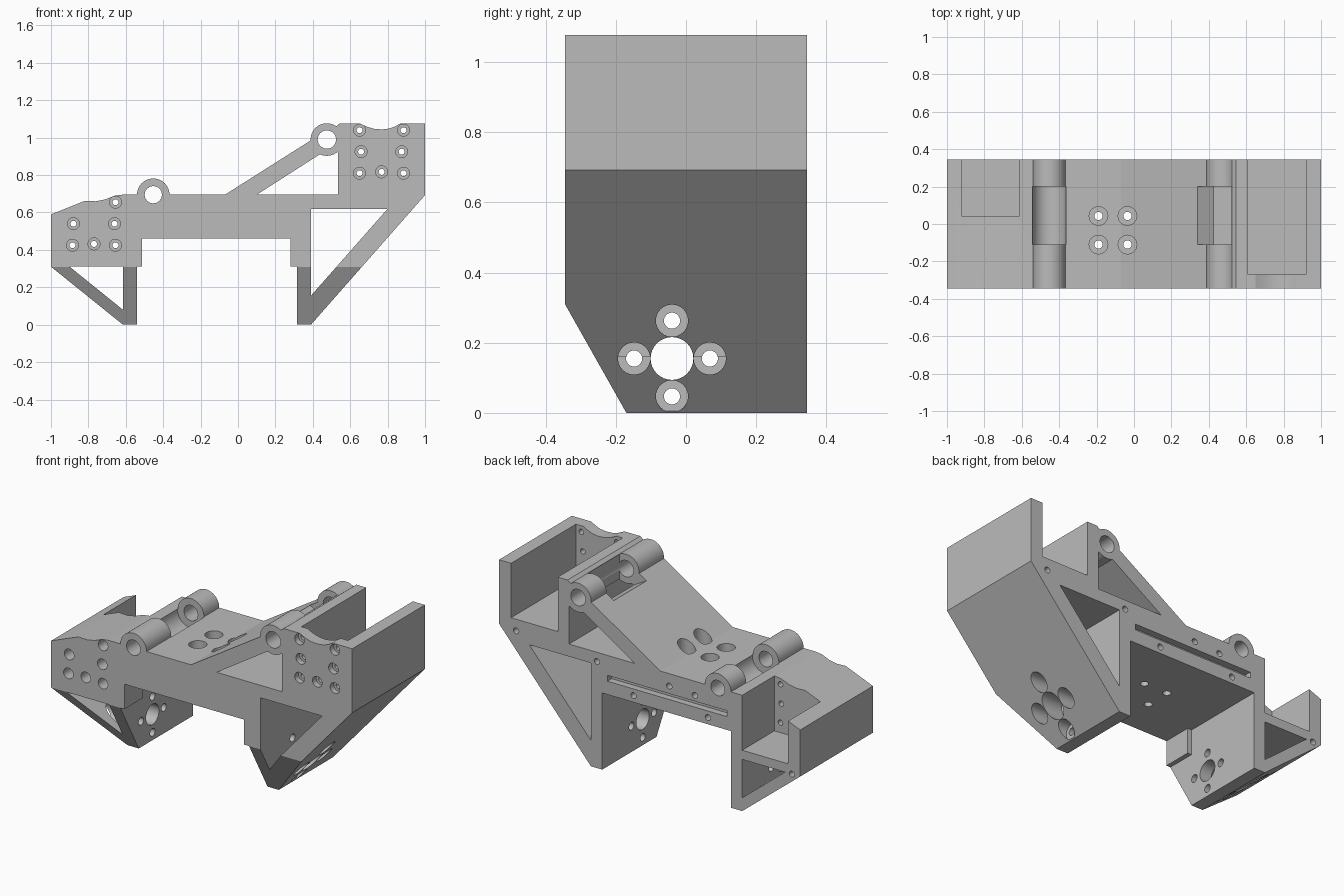
import bpy, bmesh
from math import cos, sin, radians

cube = bpy.data.objects.get("Cube")
if cube:
    bpy.data.objects.remove(cube, do_unlink=True)

HALF = 0.345  # half depth of the bracket


def arc(cx, cz, r, start, end, n=16):
    """Points along an arc, angles in degrees."""
    step = (end - start) / n
    return [(cx + r * cos(radians(start + step * i)),
             cz + r * sin(radians(start + step * i))) for i in range(n + 1)]


def prism(name, pts, axis, lo, hi):
    """Extrude a 2D outline along an axis from lo to hi."""
    place = {"x": lambda u, v: (lo, u, v),
             "y": lambda u, v: (u, lo, v),
             "z": lambda u, v: (u, v, lo)}[axis]
    move = [(hi - lo) * (axis == a) for a in "xyz"]
    bm = bmesh.new()
    face = bm.faces.new([bm.verts.new(place(u, v)) for u, v in pts])
    ext = bmesh.ops.extrude_face_region(bm, geom=[face])["geom"]
    bmesh.ops.translate(bm, vec=move, verts=[g for g in ext if isinstance(g, bmesh.types.BMVert)])
    bmesh.ops.recalc_face_normals(bm, faces=bm.faces)
    mesh = bpy.data.meshes.new(name)
    bm.to_mesh(mesh)
    bm.free()
    ob = bpy.data.objects.new(name, mesh)
    bpy.context.collection.objects.link(ob)
    return ob


def cut(pts, axis, lo, hi):
    """Subtract an extruded outline from the bracket."""
    tool = prism("cutter", pts, axis, lo, hi)
    tool.hide_render = True
    mod = body.modifiers.new("cut", "BOOLEAN")
    mod.operation, mod.solver, mod.object = "DIFFERENCE", "EXACT", tool
    bpy.context.view_layer.objects.active = body
    bpy.ops.object.modifier_apply(modifier=mod.name)
    bpy.data.objects.remove(tool, do_unlink=True)


def drill(u, v, r, axis, lo, hi, n=24):
    cut(arc(u, v, r, 0, 360 - 360 / n, n - 1), axis, lo, hi)


def rect(u0, u1, v0, v1):
    return [(u0, v0), (u1, v0), (u1, v1), (u0, v1)]


# Side profile with both hinge knuckles
HINGE_A, HINGE_B = (-0.453, 0.695), (0.475, 0.99)
profile = [(-1, 0.31), (-1, 0.59), (-0.82, 0.662), (-0.76, 0.66), (-0.71, 0.67), (-0.66, 0.69), (-0.62, 0.695)]
profile += arc(*HINGE_A, 0.087, 180, 0, 24)
profile += [(-0.07, 0.695), (0.388, 0.985)]
profile += arc(*HINGE_B, 0.087, 175, 55, 20)
profile += [(0.545, 1.077), (0.65, 1.077)]
profile += [(0.69, 1.058), (0.73, 1.047), (0.77, 1.044), (0.81, 1.049), (0.84, 1.06), (0.87, 1.077)]
profile += [(1, 1.077), (1, 0.693), (0.39, 0), (0.315, 0), (0.315, 0.31), (0.28, 0.31), (0.28, 0.46),
            (-0.513, 0.46), (-0.513, 0.31), (-0.54, 0.31), (-0.54, 0), (-0.615, 0)]
body = prism("bracket_body", profile, "y", -HALF, HALF)

# Triangular openings through the legs and under the sloped plate
cut([(-0.9, 0.31), (-0.615, 0.31), (-0.615, 0.08)], "y", -1, 1)
cut([(0.39, 0.62), (0.80, 0.62), (0.39, 0.155)], "y", -1, 1)
cut([(0.10, 0.695), (0.535, 0.695), (0.535, 0.92)] + arc(*HINGE_B, 0.087, -50, -115, 10), "y", -1, 1)

# Lips beside the legs exist only at the front
cut(rect(-0.54, -0.5, 0.3, 0.46), "y", -0.17, 1)
cut(rect(0.27, 0.315, 0.3, 0.46), "y", -0.17, 1)

# Slanted front of both legs
cut([(-0.3733, 0.36), (-0.1418, -0.05), (-0.5, -0.05), (-0.5, 0.36)], "x", -2, 2)

# Pockets open to the top and back
cut(rect(-0.92, -0.615, 0.365, 1.3), "y", 0.04, 1)
cut(rect(0.61, 0.92, 0.75, 1.3), "y", -0.27, 1)

# Hinge gaps and pin holes
drill(*HINGE_A, 0.09, "y", -0.11, 0.2, 40)
cut([(0.305, 0.973), (0.30, 1.2), (0.52, 1.2), (0.52, 0.88), (0.468, 0.88)], "y", -0.11, 0.2)
drill(*HINGE_A, 0.046, "y", -1, 1, 32)
drill(*HINGE_B, 0.049, "y", -1, 1, 32)

# Counterbored deck screws
for x in (-0.19, -0.035):
    for y in (-0.11, 0.043):
        drill(x, y, 0.022, "z", 0.3, 1)
        drill(x, y, 0.05, "z", 0.53, 1)

# Counterbored screws on the front, into each pocket
left_screws = [(-0.88, 0.54), (-0.885, 0.425), (-0.77, 0.432), (-0.655, 0.425), (-0.66, 0.54), (-0.655, 0.655)]
right_screws = [(0.65, 1.04), (0.885, 1.04), (0.658, 0.925), (0.875, 0.925), (0.65, 0.81), (0.768, 0.817), (0.885, 0.81)]
for screws, wall_end, bore_end in ((left_screws, 0.1, -0.02), (right_screws, -0.2, -0.31)):
    for x, z in screws:
        drill(x, z, 0.016, "y", -1, wall_end, 16)
        drill(x, z, 0.032, "y", -1, bore_end, 20)

# Axle hole and four mounting screws through legs and struts
AXLE_Y, AXLE_Z = -0.04, 0.155
drill(AXLE_Y, AXLE_Z, 0.061, "x", -2, 2, 32)
for dy, dz in ((1, 0), (-1, 0), (0, 1), (0, -1)):
    y, z = AXLE_Y + 0.108 * dy, AXLE_Z + 0.108 * dz
    drill(y, z, 0.023, "x", -2, 2)
    drill(y, z, 0.046, "x", 0.395, 2)
    drill(y, z, 0.046, "x", -2, -0.62)

# Rail groove and small screw holes on the back
cut(rect(-0.513, 0.28, 0.54, 0.575), "y", 0.305, 1)
for x, z in ((0.887, 0.68), (0.35, 0.64), (-0.13, 0.62), (-0.3, 0.61), (-0.945, 0.31), (0.107, 0.5), (-0.387, 0.5)):
    drill(x, z, 0.018, "y", 0.22, 1, 16)

# Single grey finish
grey = bpy.data.materials.new("light_grey")
grey.use_nodes = True
color = (0.5, 0.5, 0.5, 1)
grey.diffuse_color = color
grey.node_tree.nodes["Principled BSDF"].inputs["Base Color"].default_value = color
body.data.materials.clear()
body.data.materials.append(grey)
for poly in body.data.polygons:
    poly.material_index = 0

bpy.ops.object.select_all(action="DESELECT")
body.select_set(True)
bpy.context.view_layer.objects.active = body
bpy.ops.object.shade_smooth_by_angle(angle=radians(25))
